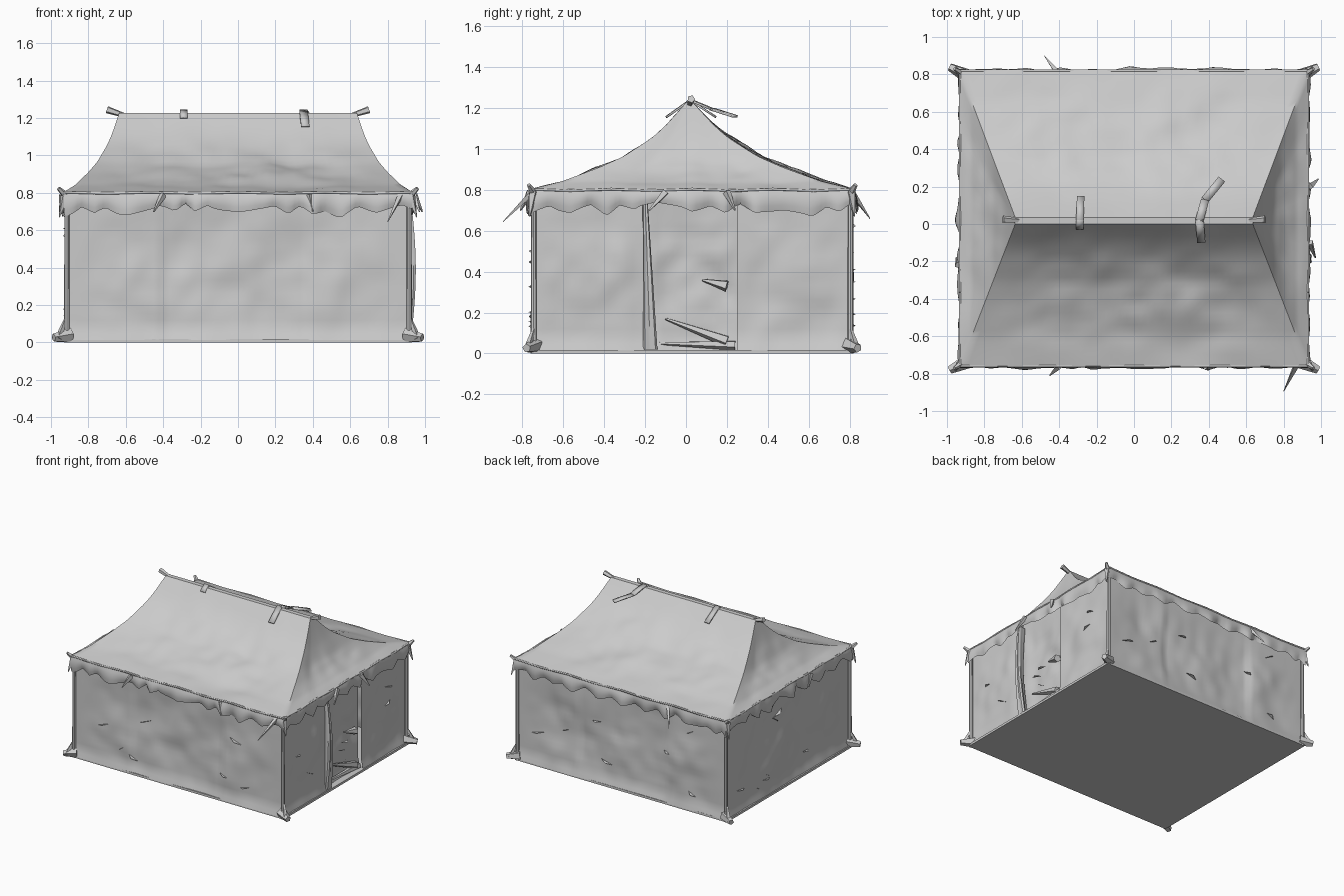
import bpy, bmesh, math, random
from mathutils import Vector, noise

if "Cube" in bpy.data.objects:
    bpy.data.objects.remove(bpy.data.objects["Cube"])

random.seed(4)
canvas = bpy.data.materials.new("grey canvas")
canvas.diffuse_color = (0.6, 0.6, 0.6, 1)
canvas.use_nodes = True
canvas.node_tree.nodes["Principled BSDF"].inputs["Base Color"].default_value = canvas.diffuse_color


def finish(name, bm, angle=40, weld=True):
    if weld:
        bmesh.ops.remove_doubles(bm, verts=bm.verts, dist=0.0005)
    me = bpy.data.meshes.new(name)
    bm.to_mesh(me)
    bm.free()
    ob = bpy.data.objects.new(name, me)
    bpy.context.collection.objects.link(ob)
    me.materials.append(canvas)
    bpy.ops.object.select_all(action='DESELECT')
    ob.select_set(True)
    bpy.context.view_layer.objects.active = ob
    bpy.ops.object.shade_smooth_by_angle(angle=math.radians(angle))
    return ob


def sheet(bm, fn, nu, nv):
    """Grid of quads through fn(u, v), with u and v from 0 to 1."""
    g = [[bm.verts.new(fn(i / nu, j / nv)) for j in range(nv + 1)] for i in range(nu + 1)]
    for i in range(nu):
        for j in range(nv):
            bm.faces.new((g[i][j], g[i + 1][j], g[i + 1][j + 1], g[i][j + 1]))


def tube(bm, a, b, r0, r1, sides=8):
    """Tapered rod from a to b."""
    a, b = Vector(a), Vector(b)
    d = b - a
    ret = bmesh.ops.create_cone(bm, cap_ends=True, segments=sides, radius1=r0, radius2=r1, depth=d.length)
    q = Vector((0, 0, 1)).rotation_difference(d)
    for v in ret['verts']:
        v.co = q @ v.co + (a + b) / 2


def corners(x, y0, y1, z):
    return [Vector(c) for c in ((-x, y0, z), (x, y0, z), (x, y1, z), (-x, y1, z))]


def lerp_table(table, t):
    for (a, p), (b, q) in zip(table, table[1:]):
        if t <= b:
            return p + (q - p) * (t - a) / (b - a)
    return table[-1][1]


OUT = [Vector((0, -1, 0)), Vector((1, 0, 0)), Vector((0, 1, 0)), Vector((-1, 0, 0))]
EAVE = corners(0.93, -0.76, 0.82, 0.8)
RIDGE = corners(0.635, 0.0, 0.035, 1.228)
RISE = [(0, 0.805), (0.2, 0.842), (0.44, 0.91), (0.6, 0.965), (0.78, 1.055), (0.86, 1.108), (0.94, 1.175), (1, 1.228)]
SAG = [-0.012, -0.012, 0.008, -0.012]

# Hipped roof that sags in a concave curve
bm = bmesh.new()
for s in range(4):
    def roof(u, v, s=s):
        n = (s + 1) % 4
        p = EAVE[s].lerp(EAVE[n], u).lerp(RIDGE[s].lerp(RIDGE[n], u), v)
        p.z = lerp_table(RISE, v)
        soft = min(1, 5 * u, 5 * (1 - u)) * math.sin(math.pi * v)
        p.z += soft * (0.03 * noise.noise(p * 3.5) + 0.012 * noise.noise(p * 9) + SAG[s])
        return p
    sheet(bm, roof, 44 if s % 2 == 0 else 28, 24)
top = [bm.verts.new(c) for c in RIDGE]
bm.faces.new(top)
finish("roof", bm, 45)

# Ragged, pointed valance hanging from the eave
bm = bmesh.new()
for s in range(4):
    def valance(u, v, s=s):
        a, b = EAVE[s], EAVE[(s + 1) % 4]
        p = a.lerp(b, u)
        p.z = 0.0
        along = u * (b - a).length
        wave = along / 0.19 + 0.8 * noise.noise(p * 3)
        point = abs(2 * (wave % 1) - 1)
        drop = 0.08 + 0.04 * point + 0.04 * noise.noise(p * 5)
        fall = 1 - v
        fold = (0.03 * (point - 0.5) + 0.03 * noise.noise(p * 9)) * fall * math.sin(math.pi * u) ** 0.5
        p += OUT[s] * (fold + 0.01 * math.sin(math.pi * v))
        p.z = 0.805 - drop * fall
        return p
    sheet(bm, valance, 80, 4)
finish("valance", bm, 50)

# Thin rolled hem along the eave
bm = bmesh.new()
for s in range(4):
    a, b = EAVE[s], EAVE[(s + 1) % 4]
    for k in range(8):
        z = Vector((0, 0, 0.004 * (-1) ** k))
        tube(bm, a.lerp(b, k / 8) + z, a.lerp(b, (k + 1) / 8) - z, 0.007, 0.007, 6)
finish("eave_hem", bm, 70, False)

# Creased canvas walls in seamed panels, with a doorway in the right side
WALL = corners(0.905, -0.74, 0.8, 0)
DOOR = (-0.2, 0.25)


def wall_sheet(bm, s, a, b, nu, inset=0.0, amp=0.028):
    def wall(u, v):
        p = a.lerp(b, u)
        p.z = 0.012 + 0.79 * v
        soft = min(1, 6 * u, 6 * (1 - u))
        bulge = amp * noise.noise(p * 3) + 0.35 * amp * noise.noise(p * 9)
        if s % 2 == 0 and -0.41 < p.x < 0.38:
            bulge -= 0.012
        hem = 0.02 * max(0, 1 - p.z / 0.08)
        p += OUT[s] * (soft * bulge * math.sin(math.pi * min(1, v * 0.9 + 0.1)) + hem - inset)
        return p
    sheet(bm, wall, nu, 22)


bm = bmesh.new()
for s in (0, 2, 3):
    wall_sheet(bm, s, WALL[s], WALL[(s + 1) % 4], 60)
for a, b in ((-0.74, DOOR[0]), (DOOR[1], 0.8)):
    wall_sheet(bm, 1, Vector((0.905, a, 0)), Vector((0.905, b, 0)), 18)
finish("walls", bm, 35)

# Door curtain set back in the doorway
bm = bmesh.new()
wall_sheet(bm, 1, Vector((0.905, DOOR[0] - 0.02, 0)), Vector((0.905, DOOR[1] + 0.02, 0)), 18, 0.04, 0.06)
finish("door_curtain", bm, 35)

# Gathered door flap standing out beside the doorway
bm = bmesh.new()


def flap(u, v):
    z = 0.02 + 0.74 * v
    w = 0.02 + 0.04 * (1 - v)
    turn = 2 * math.pi * u
    r = 1 + 0.3 * math.sin(3 * turn)
    return Vector((0.9 + 0.025 * math.sin(math.pi * v) + 0.03 * r * math.sin(turn),
                   -0.2 + 0.025 * (1 - v) + 0.5 * w * r * math.cos(turn), z))


sheet(bm, flap, 16, 12)
finish("door_flap", bm, 40)

# Crumpled canvas at the foot of the doorway
bm = bmesh.new()
for (y0, z0), (y1, z1), r in (((-0.1, 0.17), (0.2, 0.06), 0.03), ((-0.15, 0.05), (0.24, 0.04), 0.025),
                              ((0.08, 0.36), (0.2, 0.33), 0.03)):
    tube(bm, (0.875, y0, z0), (0.89, y1, z1), 0.006, r, 5)
finish("doorway_folds", bm, 30, False)

# Groundsheet
bm = bmesh.new()
bmesh.ops.create_cube(bm, size=1)
for v in bm.verts:
    v.co = Vector((v.co.x * 1.86, v.co.y * 1.57 + 0.03, 0.009 + v.co.z * 0.018))
finish("groundsheet", bm)

# Corner poles, pole caps and ground ties
bm = bmesh.new()
caps = bmesh.new()
ties = bmesh.new()
for c in corners(0.915, -0.745, 0.805, 0):
    sx, sy = math.copysign(1, c.x), math.copysign(1, c.y)
    tube(bm, c, c + Vector((0, 0, 0.8)), 0.015, 0.013)
    tube(caps, c + Vector((-0.01 * sx, -0.01 * sy, 0.77)), c + Vector((0.045 * sx, 0.025 * sy, 0.825)), 0.024, 0.01, 5)
    tube(caps, c + Vector((0.01 * sx, 0, 0.79)), c + Vector((0.04 * sx, 0.02 * sy, 0.67)), 0.024, 0.003, 4)
    tube(ties, c + Vector((-0.02 * sx, -0.01 * sy, 0.04)), c + Vector((0.07 * sx, 0.035 * sy, 0.026)), 0.04, 0.022, 5)
    tube(ties, c + Vector((0.01 * sx, 0, 0.12)), c + Vector((0.045 * sx, 0.03 * sy, 0.02)), 0.008, 0.02, 4)
finish("corner_poles", bm, 40, False)
finish("pole_caps", caps, 30, False)
finish("ground_ties", ties, 30, False)

# Protruding ridge pole ends
bm = bmesh.new()
for sx in (-1, 1):
    tube(bm, (0.6 * sx, 0.018, 1.212), (0.7 * sx, 0.025, 1.245), 0.012, 0.02, 5)
finish("ridge_pole_ends", bm, 40, False)

# Straps laid over the ridge
bm = bmesh.new()
for path, w in ((((-0.29, -0.03, 1.205), (-0.29, 0.02, 1.245), (-0.285, 0.15, 1.16)), 0.02),
                (((0.36, -0.1, 1.16), (0.35, 0.02, 1.245), (0.38, 0.13, 1.2), (0.47, 0.24, 1.165)), 0.022)):
    for p, q in zip(path, path[1:]):
        p, q = Vector(p), Vector(q)
        side = (q - p).cross(Vector((0, 0, 1))).normalized() * w
        bm.faces.new([bm.verts.new(c) for c in (p - side, p + side, q + side, q - side)])
straps = finish("ridge_straps", bm, 40)
mod = straps.modifiers.new("thickness", 'SOLIDIFY')
mod.thickness = 0.01

# Loose rope ends and seam tabs at the eave
bm = bmesh.new()
tube(bm, (0.87, -0.75, 0.79), (0.8, -0.895, 0.645), 0.018, 0.002, 4)
tube(bm, (-0.41, 0.81, 0.79), (-0.48, 0.9, 0.66), 0.018, 0.002, 4)
for x, y, ox, oy in ((-0.4, -0.76, -0.05, -0.05), (0.38, -0.76, 0.02, -0.02), (0.94, 0.2, 0.045, 0.04),
                     (0.94, -0.1, 0.03, -0.08), (-0.94, -0.22, -0.01, 0.04)):
    tube(bm, (x, y, 0.79), (x + ox, y + oy, 0.7), 0.02, 0.004, 4)
finish("rope_ends", bm, 30, False)

# Small torn tabs standing off the walls
bm = bmesh.new()
for s in range(4):
    for k in range(7):
        p = WALL[s].lerp(WALL[(s + 1) % 4], random.uniform(0.08, 0.92))
        p.z = random.uniform(0.1, 0.62)
        along = Vector((0, 0, 1)).cross(OUT[s]) * random.uniform(0.03, 0.06)
        up = Vector((0, 0, random.uniform(-0.06, 0.06)))
        bm.faces.new([bm.verts.new(c) for c in (p - along, p + along + up, p + OUT[s] * 0.03 + up * 0.5)])
finish("torn_tabs", bm)
